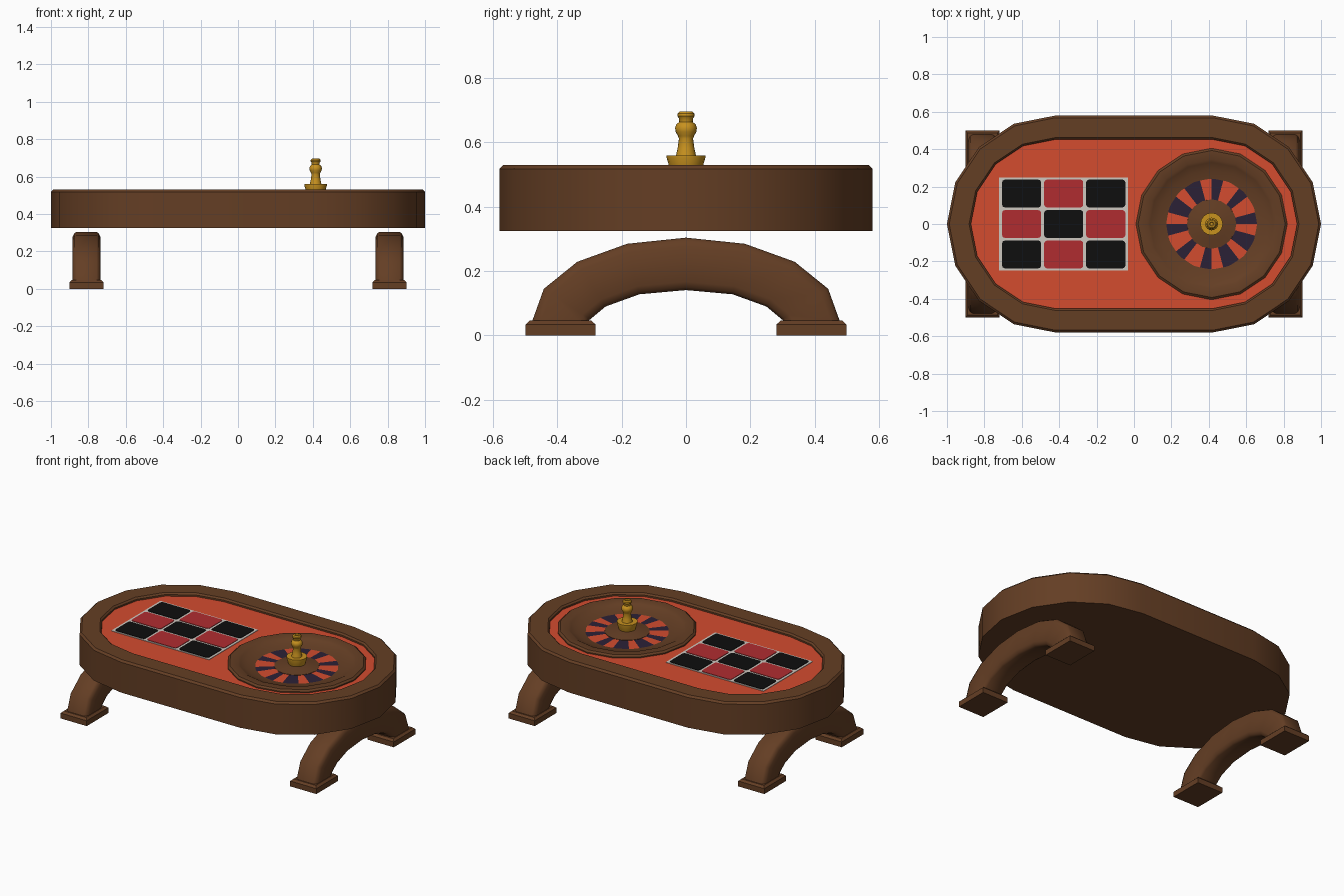
import bpy, bmesh, math
from mathutils import Vector

if "Cube" in bpy.data.objects:
    bpy.data.objects.remove(bpy.data.objects["Cube"])

def mat(name, hexcol):
    c = [int(hexcol[i:i + 2], 16) / 255 for i in (0, 2, 4)]
    lin = [v / 12.92 if v <= 0.04045 else ((v + 0.055) / 1.055) ** 2.4 for v in c]
    m = bpy.data.materials.new(name)
    m.diffuse_color = (*lin, 1)
    m.use_nodes = True
    m.node_tree.nodes["Principled BSDF"].inputs["Base Color"].default_value = m.diffuse_color
    return m

WOOD = mat("brown wood", "643E24")
FELT = mat("orange red felt", "D34C2F")
GOLD = mat("gold", "C8921F")
NIGHT = mat("dark purple", "2B2136")
BLACK = mat("black", "0E0E0E")
RED = mat("crimson", "B02C30")
WHITE = mat("pale grey", "CFC8C0")

def finish(name, bm, mats, angle=35):
    bmesh.ops.recalc_face_normals(bm, faces=bm.faces)
    me = bpy.data.meshes.new(name)
    bm.to_mesh(me)
    bm.free()
    for m in mats:
        me.materials.append(m)
    ob = bpy.data.objects.new(name, me)
    bpy.context.collection.objects.link(ob)
    bpy.ops.object.select_all(action='DESELECT')
    ob.select_set(True)
    bpy.context.view_layer.objects.active = ob
    if angle:
        bpy.ops.object.shade_smooth_by_angle(angle=math.radians(angle))
    return ob

def circle(r, z, n, cx=0.0, cy=0.0):
    return [(cx + r * math.cos(2 * math.pi * i / n), cy + r * math.sin(2 * math.pi * i / n), z) for i in range(n)]

def stadium(r, z, n=8, half=0.42):
    pts = []
    for cx, a0 in ((half, -90), (-half, 90)):
        for i in range(n + 1):
            a = math.radians(a0 + 180 * i / n)
            pts.append((cx + r * math.cos(a), r * math.sin(a), z))
    return pts

def loft(rings, cap0=True, cap1=True):
    """Skin a list of equal-length closed rings."""
    bm = bmesh.new()
    vs = [[bm.verts.new(p) for p in ring] for ring in rings]
    n = len(vs[0])
    for a, b in zip(vs, vs[1:]):
        for i in range(n):
            bm.faces.new((a[i], a[(i + 1) % n], b[(i + 1) % n], b[i]))
    if cap0:
        bm.faces.new(vs[0])
    if cap1:
        bm.faces.new(vs[-1])
    return bm

# Table body with raised rim and recessed floor
body = [(0.58, 0.325), (0.58, 0.518), (0.568, 0.53), (0.462, 0.53), (0.452, 0.52), (0.452, 0.47)]
finish("table_body", loft([stadium(r, z) for r, z in body]), [WOOD])

# Felt sheet with a round opening for the wheel
WX = 0.415
bm = bmesh.new()
edges = []
for ring in (stadium(0.452, 0.51), circle(0.37, 0.51, 16, WX)):
    v = [bm.verts.new(p) for p in ring]
    edges += [bm.edges.new((v[i], v[(i + 1) % len(v)])) for i in range(len(v))]
bmesh.ops.triangle_fill(bm, edges=edges, use_beauty=True, normal=(0, 0, 1))
finish("felt", bm, [FELT], 0)

# Wheel bowl
bowl = [(0.405, 0.475), (0.405, 0.517), (0.393, 0.527), (0.345, 0.527), (0.33, 0.518), (0.29, 0.503), (0.238, 0.494)]
finish("wheel_bowl", loft([circle(r, z, 16, WX) for r, z in bowl], False, False), [WOOD])

# Pocket ring with alternating colours
bm = loft([circle(r, z, 48, WX) for r, z in ((0.242, 0.495), (0.13, 0.497))], False, False)
for f in bm.faces:
    c = f.calc_center_median()
    f.material_index = int((math.atan2(c.y, c.x - WX) % (2 * math.pi)) / (math.pi / 10)) % 2
finish("wheel_pockets", bm, [NIGHT, FELT], 0)

# Wheel hub
hub = [(0.132, 0.48), (0.132, 0.499), (0.09, 0.506), (0.04, 0.515)]
finish("wheel_hub", loft([circle(r, z, 16, WX) for r, z in hub]), [WOOD])

# Turned gold spindle
spindle = [(0.045, 0.5), (0.052, 0.525), (0.06, 0.552), (0.06, 0.56), (0.031, 0.56), (0.026, 0.582),
           (0.022, 0.612), (0.025, 0.62), (0.032, 0.633), (0.034, 0.645), (0.03, 0.656), (0.021, 0.664),
           (0.022, 0.675), (0.027, 0.682), (0.026, 0.69), (0.02, 0.696), (0.012, 0.696), (0.008, 0.69)]
finish("spindle", loft([circle(r, z, 16, WX) for r, z in spindle]), [GOLD])

# Betting layout: pale plate and rounded cells
def plate(name, cx, cy, w, h, r, z0, z1, m):
    ring = []
    for sx, sy, a0 in ((1, 1, 0), (-1, 1, 90), (-1, -1, 180), (1, -1, 270)):
        for k in range(3):
            a = math.radians(a0 + 45 * k)
            ring.append((cx + sx * (w / 2 - r) + r * math.cos(a), cy + sy * (h / 2 - r) + r * math.sin(a)))
    finish(name, loft([[(x, y, z) for x, y in ring] for z in (z0, z1)]), [m], 0)

plate("layout_lines", -0.376, 0, 0.69, 0.496, 0.002, 0.508, 0.513, WHITE)
for i in range(3):
    for j in range(3):
        plate(f"bet_cell_{i}_{j}", -0.376 + 0.225 * (i - 1), 0.163 * (j - 1), 0.209, 0.148, 0.014,
              0.511, 0.516, RED if (i + j) % 2 else BLACK)

# Arched legs: outer and inner arch points (y, z), swept with a chamfered section
outer = [(0.484, 0.02), (0.478, 0.045), (0.442, 0.145), (0.338, 0.229), (0.183, 0.285)]
inner = [(0.288, 0.02), (0.305, 0.045), (0.25, 0.09), (0.145, 0.128)]
inner.insert(2, (0.3, 0.05))
inner = [inner[0], inner[1], (0.298, 0.05), inner[3], inner[4]]
mirror = lambda h, mid: h + [mid] + [(-y, z) for y, z in reversed(h)]
OUT, INN = mirror(outer, (0, 0.304)), mirror(inner, (0, 0.141))
section = [(-1, 0.16), (-1, 0.84), (-0.88, 0.95), (-0.72, 1), (0.72, 1), (0.88, 0.95),
           (1, 0.84), (1, 0.16), (0.88, 0.05), (0.72, 0), (-0.72, 0), (-0.88, 0.05)]
for side, sx in (("left", -1), ("right", 1)):
    rings = []
    for o, n in zip(OUT, INN):
        a, b = Vector(n), Vector(o)
        rings.append([(sx * 0.81 + 0.075 * u, *a.lerp(b, t)) for u, t in section])
    finish(f"{side}_arched_leg", loft(rings), [WOOD], 40)
    # Feet with bevelled tops
    for end, sy in (("front", -1), ("back", 1)):
        rings = []
        for hx, hy, z in ((0.092, 0.109, 0), (0.092, 0.109, 0.034), (0.079, 0.096, 0.046)):
            rings.append([(sx * 0.81 + p * hx, sy * 0.39 + q * hy, z)
                          for p, q in ((1, 1), (-1, 1), (-1, -1), (1, -1))])
        finish(f"{side}_{end}_foot", loft(rings), [WOOD], 0)
